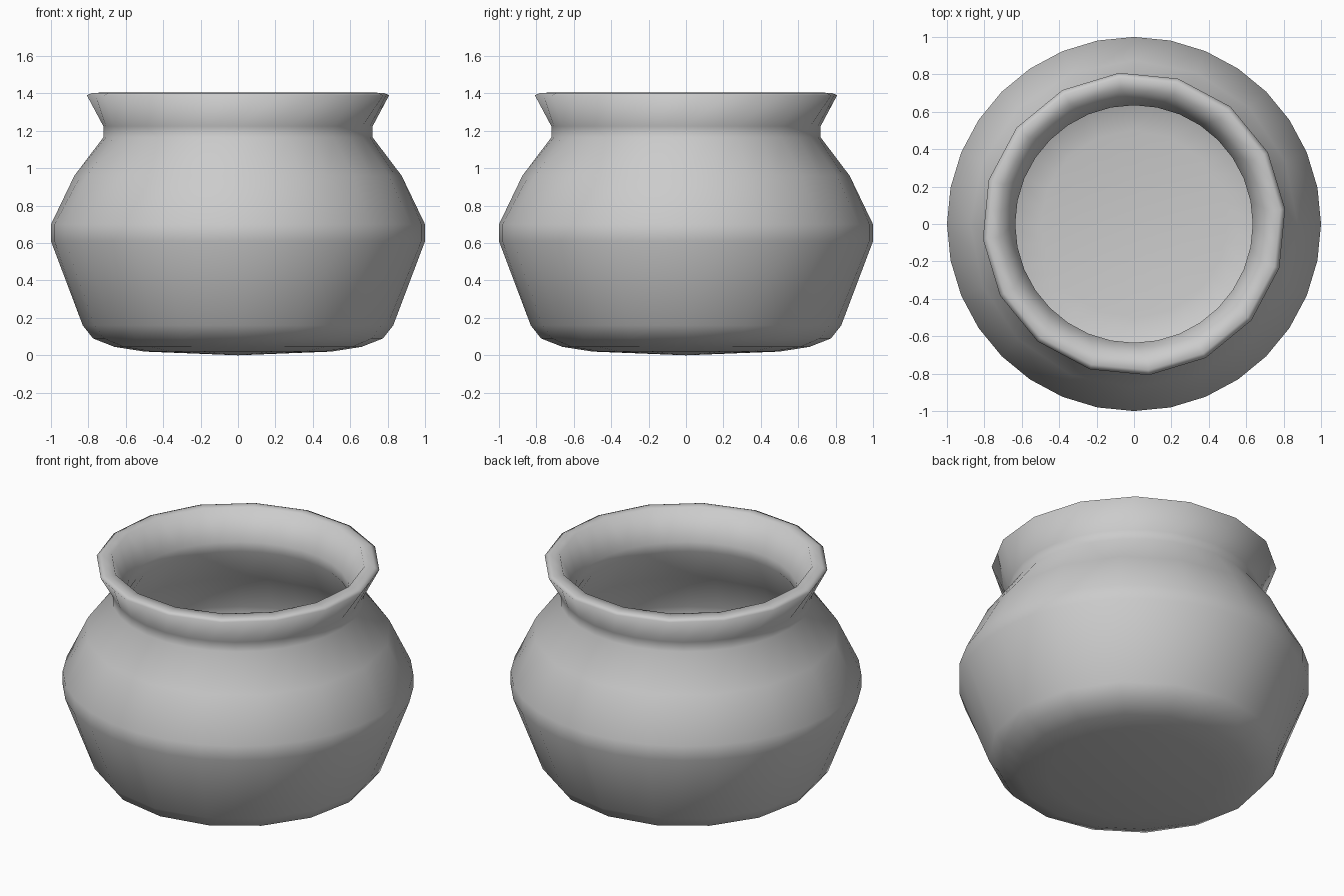
import bpy, bmesh
from math import sin, cos, pi

if "Cube" in bpy.data.objects:
    bpy.data.objects.remove(bpy.data.objects["Cube"])

SIDES = 32  # rings marked coarse read as 16-sided

# Profile of the thick wall: radius, height, coarse ring, angular offset in steps
PROFILE = [
    (0.50, 0.020, True, 0), (0.66, 0.045, True, 0),
    (0.775, 0.09, True, 0), (0.83, 0.16, True, 0),        # foot
    (1.00, 0.61, False, 0), (1.00, 0.70, False, 0),       # belly
    (0.875, 0.96, True, 0), (0.72, 1.165, False, 0),      # shoulder
    (0.72, 1.225, False, 0),                              # neck
    (0.812, 1.39, True, 0.5), (0.785, 1.402, True, 0.5),
    (0.725, 1.405, True, 0.5),                            # flared rim
    (0.635, 1.225, False, 0), (0.635, 1.165, False, 0),
    (0.78, 0.93, True, 0), (0.91, 0.69, False, 0),
    (0.91, 0.62, False, 0), (0.76, 0.20, True, 0),
    (0.68, 0.13, True, 0), (0.50, 0.105, True, 0),        # inside
]


def ring(bm, r, z, coarse, offset):
    verts = []
    for i in range(SIDES):
        a = 2 * pi * (i + offset) / SIDES
        rr = r * cos(2 * pi / SIDES) if coarse and i % 2 else r
        verts.append(bm.verts.new((rr * cos(a), rr * sin(a), z)))
    return verts


def cap(bm, loop, z):
    c = bm.verts.new((0, 0, z))
    for i in range(SIDES):
        bm.faces.new((loop[i], loop[(i + 1) % SIDES], c))


# Pot: bridge the rings, then close the underside and the inner floor
bm = bmesh.new()
rings = [ring(bm, *p) for p in PROFILE]
for a, b in zip(rings, rings[1:]):
    for i in range(SIDES):
        j = (i + 1) % SIDES
        bm.faces.new((a[i], a[j], b[j], b[i]))
cap(bm, rings[0], 0.0)
cap(bm, rings[-1], 0.09)
bmesh.ops.recalc_face_normals(bm, faces=bm.faces)
for f in bm.faces:
    f.smooth = True

mesh = bpy.data.meshes.new("pot")
bm.to_mesh(mesh)
bm.free()
bpy.context.collection.objects.link(bpy.data.objects.new("pot", mesh))
